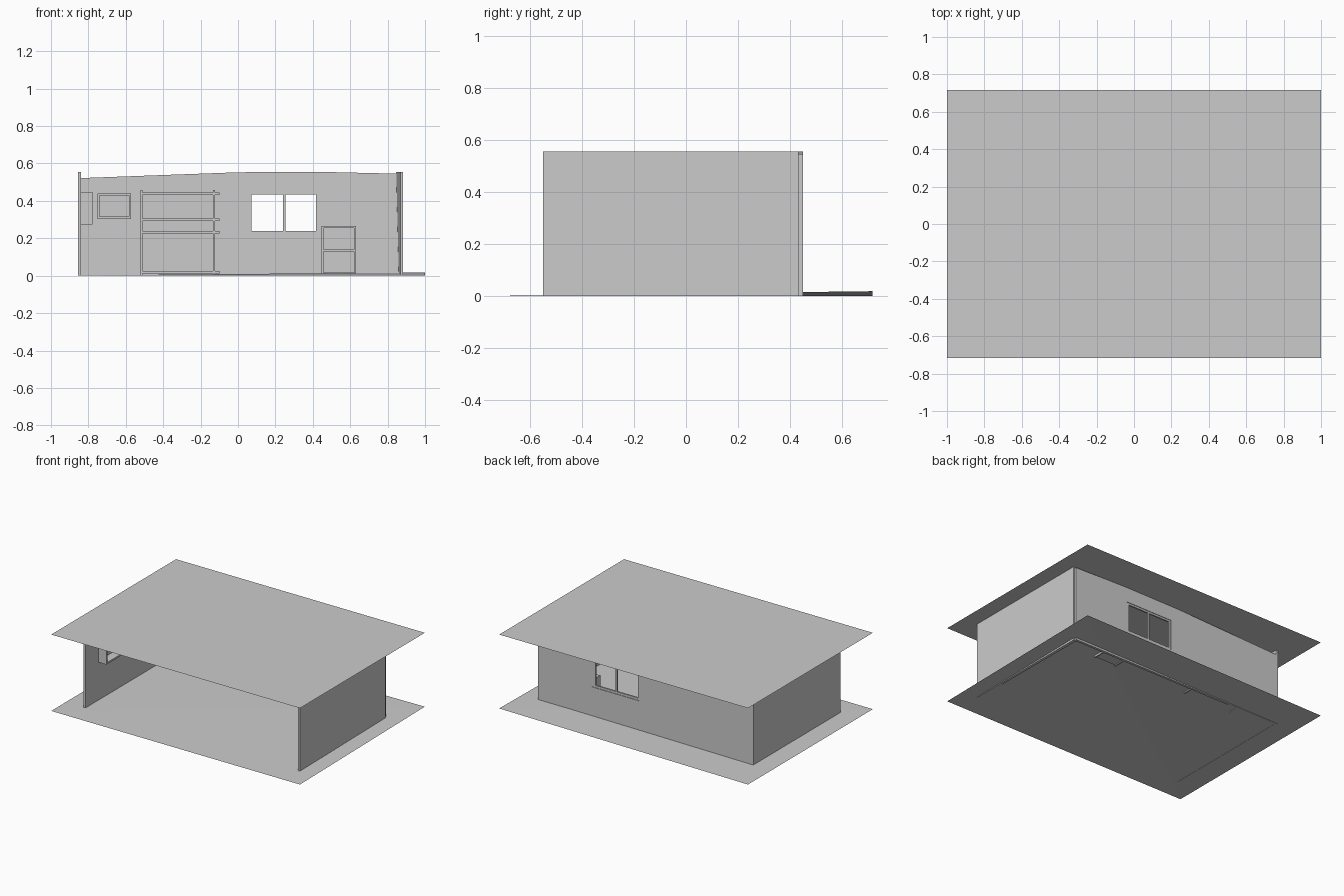
import bpy

if "Cube" in bpy.data.objects:
    bpy.data.objects.remove(bpy.data.objects["Cube"])


def mesh(name, verts, faces):
    me = bpy.data.meshes.new(name)
    me.from_pydata(verts, [], faces)
    me.update()
    ob = bpy.data.objects.new(name, me)
    bpy.context.collection.objects.link(ob)
    return ob


def prism(name, a, b):
    # solid between two matching outlines
    n = len(a)
    faces = [tuple(range(n)), tuple(range(2 * n - 1, n - 1, -1))]
    faces += [(i, i + n, (i + 1) % n + n, (i + 1) % n) for i in range(n)]
    return mesh(name, a + b, faces)


def box(name, x0, x1, y0, y1, z0, z1):
    # wound so the outline at y0 faces -y
    def ring(y):
        return [(x0, y, z0), (x1, y, z0), (x1, y, z1), (x0, y, z1)]
    return prism(name, ring(y0), ring(y1))


def open_unit(name, x0, x1, y0, y1, z0, z1, shelves, t, over=0.0, top=0.0):
    # two side panels with boards between them
    box(name + "_left_side", x0, x0 + t, y0, y1, z0, z1 + top)
    box(name + "_right_side", x1 - t, x1, y0, y1, z0, z1 + top)
    for i, z in enumerate(shelves):
        box(f"{name}_board_{i}", x0 + t, x1 - t + over, y0 + 0.003, y1, z, z + t)


# floor sheet with one slightly raised corner, and flat ceiling sheet
X, Y, H = 1.0, 0.717, 0.555
mesh("floor", [(-X, -Y, 0), (X, -Y, 0), (X, Y, 0.018), (-X, Y, 0)], [(0, 1, 2), (0, 2, 3)])
mesh("ceiling", [(-X, -Y, H), (X, -Y, H), (X, Y, H), (-X, Y, H)], [(0, 1, 2, 3)])

# side walls
box("left_wall", -0.856, -0.84, -0.55, 0.45, 0, H)
prism("right_wall",
      [(0.868, -0.55, 0), (0.883, -0.55, 0), (0.883, -0.55, H), (0.868, -0.55, H)],
      [(0.86, 0.432, 0), (0.883, 0.432, 0), (0.883, 0.432, H), (0.846, 0.432, H)])

# back wall with a gently uneven top
outline = [(-0.84, 0), (0.873, 0), (0.873, 0.545), (0.45, 0.555), (0.0, 0.553), (-0.84, 0.522)]
back = prism("back_wall", [(x, 0.432, z) for x, z in outline], [(x, 0.45, z) for x, z in outline])

# window opening
cutter = box("window_cutter", 0.062, 0.442, 0.38, 0.5, 0.222, 0.447)
cutter.hide_render = True
cutter.hide_viewport = False
cutter.display_type = 'WIRE'
cut = back.modifiers.new("window_hole", 'BOOLEAN')
cut.object = cutter
cut.operation = 'DIFFERENCE'
cut.solver = 'EXACT'

# window frame and centre bar
FY0, FY1 = 0.434, 0.446
box("window_left_frame", 0.062, 0.073, FY0, FY1, 0.222, 0.447)
box("window_right_frame", 0.416, 0.442, FY0, FY1, 0.222, 0.447)
box("window_sill", 0.073, 0.416, FY0, FY1, 0.222, 0.238)
box("window_head", 0.073, 0.416, FY0, FY1, 0.434, 0.447)
box("window_centre_bar", 0.241, 0.253, FY0, FY1, 0.238, 0.434)

# tall open shelf and small cabinet against the back wall
open_unit("tall_shelf", -0.522, -0.122, 0.365, 0.432, 0, 0.446, [0.012, 0.226, 0.293, 0.432], 0.012,
          over=0.034, top=0.013)
open_unit("cabinet", 0.447, 0.63, 0.345, 0.432, 0, 0.265, [0.006, 0.13, 0.255], 0.01)

# wall box on the back wall
open_unit("wall_box", -0.752, -0.572, 0.37, 0.432, 0.304, 0.44, [0.304, 0.428], 0.012)

# open cupboard on the left wall, facing into the room
for n, y in (("front", -0.4), ("rear", -0.17)):
    box(f"cupboard_{n}_side", -0.84, -0.778, y, y + 0.012, 0.275, 0.447)
for n, z in (("bottom", 0.275), ("top", 0.435)):
    box(f"cupboard_{n}", -0.84, -0.778, -0.388, -0.17, z, z + 0.012)
